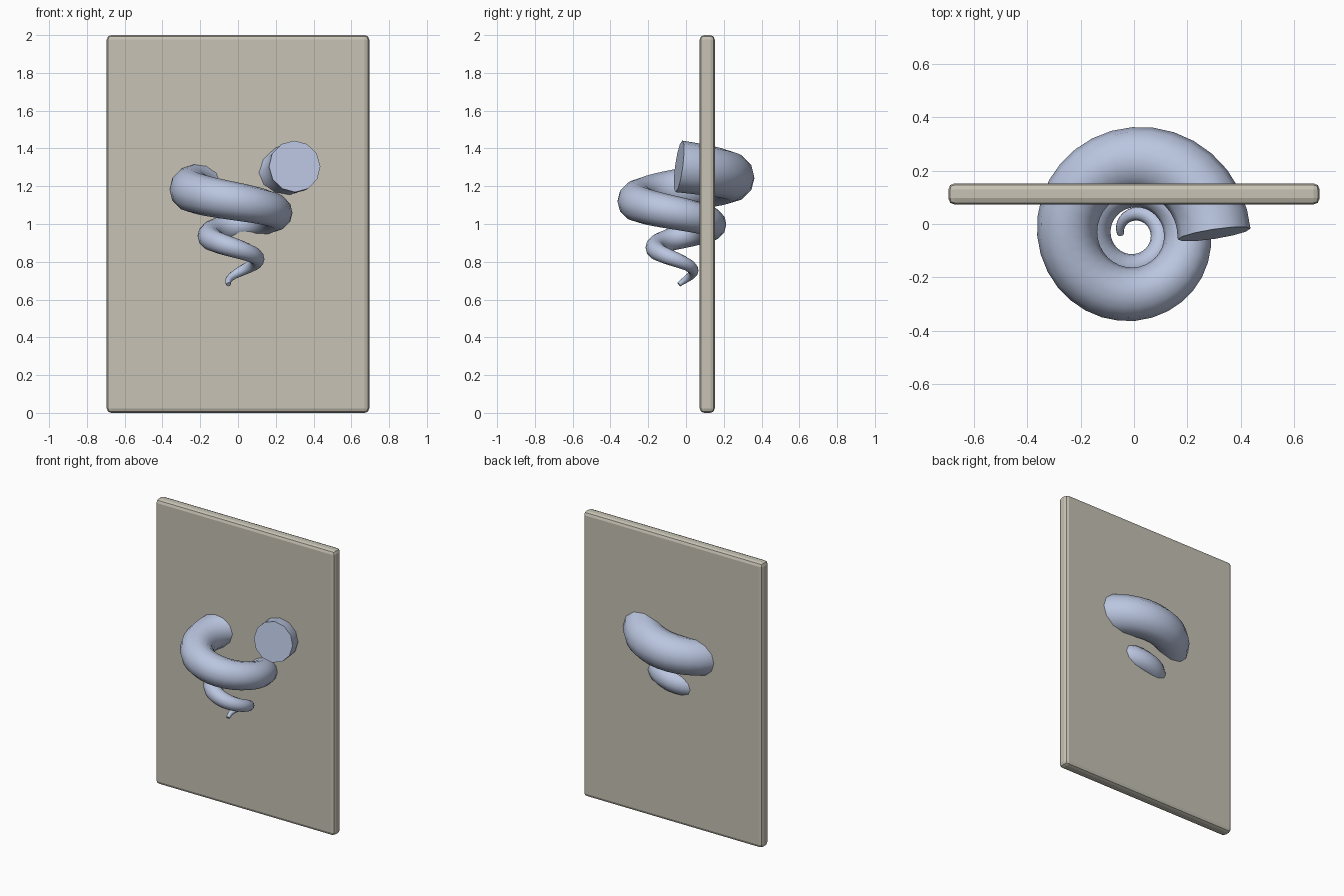
import bpy, bmesh, math
from mathutils import Vector

if "Cube" in bpy.data.objects:
    bpy.data.objects.remove(bpy.data.objects["Cube"])


def material(name, rgb):
    m = bpy.data.materials.new(name)
    m.diffuse_color = (*rgb, 1.0)
    m.use_nodes = True
    m.node_tree.nodes["Principled BSDF"].inputs["Base Color"].default_value = m.diffuse_color
    return m


def add_object(name, bm, mat):
    bmesh.ops.recalc_face_normals(bm, faces=bm.faces)
    mesh = bpy.data.meshes.new(name)
    bm.to_mesh(mesh)
    bm.free()
    mesh.materials.append(mat)
    ob = bpy.data.objects.new(name, mesh)
    bpy.context.collection.objects.link(ob)
    return ob


stone = material("warm grey", (0.57, 0.54, 0.46))
blue = material("pale blue", (0.49, 0.56, 0.74))

# upright panel with rounded edges
bm = bmesh.new()
bmesh.ops.create_cube(bm, size=1)
for v in bm.verts:
    v.co = Vector((v.co.x * 1.39, v.co.y * 0.08 + 0.1125, v.co.z * 2 + 1))
panel = add_object("panel", bm, stone)
bev = panel.modifiers.new("rounded_edges", "BEVEL")
bev.width = 0.024
bev.segments = 2

# tapering horn: 2.5 turns, winding down through the panel
STEPS, SIDES, TURNS = 80, 12, 2.5
AXIS_Y = -0.0375


def path(t):
    a = t * TURNS * 2 * math.pi
    r = 0.30 - 0.25 * t
    return Vector((r * math.cos(a), AXIS_Y + r * math.sin(a), 1.305 - 0.625 * t))


bm = bmesh.new()
rings = []
for i in range(STEPS + 1):
    t = i / STEPS
    ahead = path(min(i + 1, STEPS) / STEPS)
    behind = path(max(i - 1, 0) / STEPS)
    tangent = (ahead - behind).normalized()
    side = tangent.cross(Vector((0, 0, 1))).normalized()
    up = side.cross(tangent)
    rad = 0.1375 - 0.125 * t
    rings.append([bm.verts.new(path(t) + rad * (math.cos(b) * side + math.sin(b) * up))
                  for b in (2 * math.pi * k / SIDES for k in range(SIDES))])
for a, b in zip(rings, rings[1:]):
    for k in range(SIDES):
        n = (k + 1) % SIDES
        bm.faces.new((a[k], a[n], b[n], b[k])).smooth = True
# flat caps at both ends
bm.faces.new(rings[0])
bm.faces.new(rings[-1])
horn = add_object("spiral_horn", bm, blue)
bpy.context.view_layer.objects.active = horn
horn.select_set(True)
bpy.ops.object.shade_smooth_by_angle(angle=math.radians(50))
